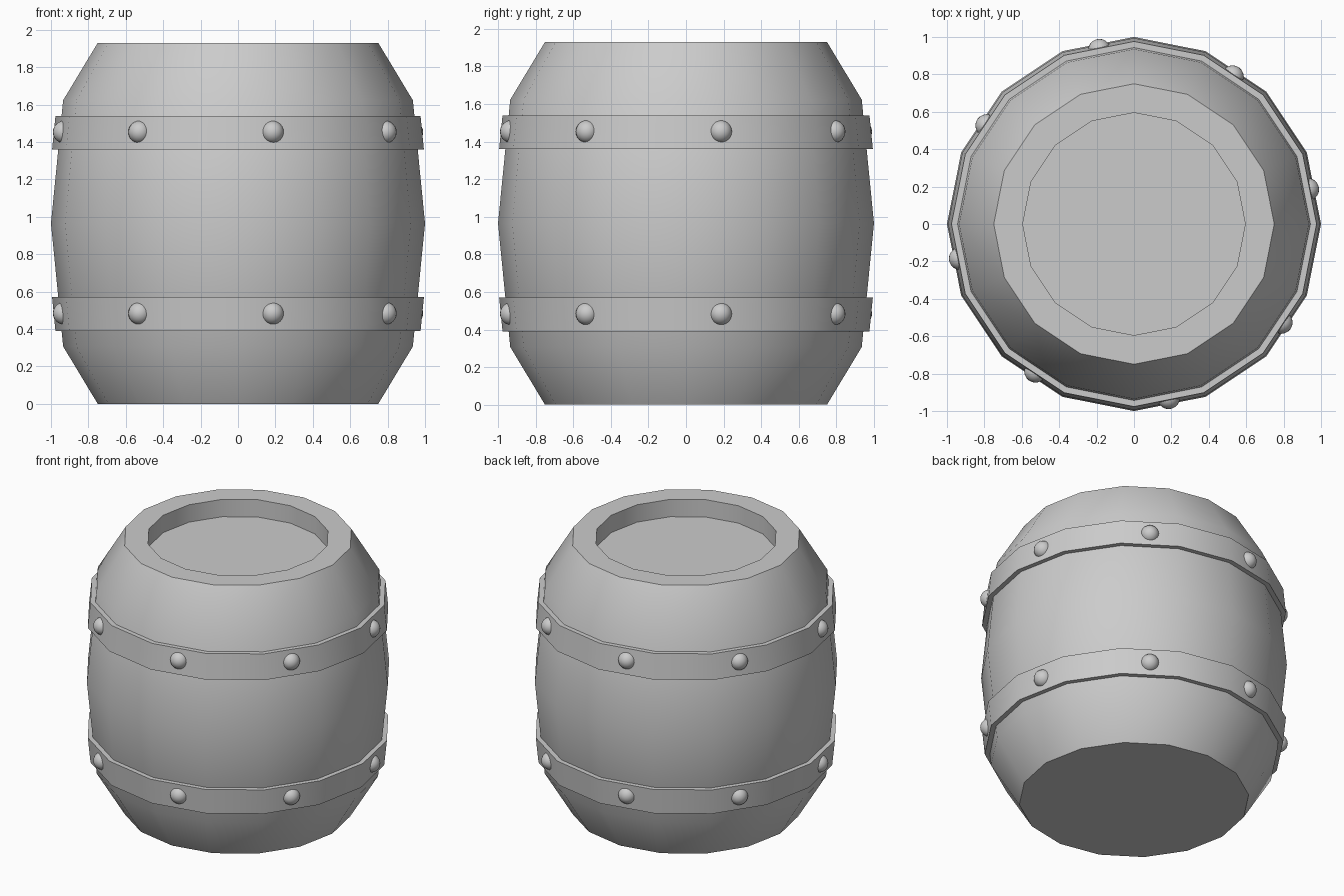
import bpy, bmesh, math

if "Cube" in bpy.data.objects:
    bpy.data.objects.remove(bpy.data.objects["Cube"])

SIDES = 16


def lathe(name, profile, closed=False):
    """Spin (radius, z) points around z; open profiles get flat end caps."""
    bm = bmesh.new()
    rings = []
    for r, z in profile:
        rings.append([bm.verts.new((r * math.cos(2 * math.pi * i / SIDES),
                                    r * math.sin(2 * math.pi * i / SIDES), z))
                      for i in range(SIDES)])
    pairs = list(zip(rings, rings[1:]))
    if closed:
        pairs.append((rings[-1], rings[0]))
    else:
        bm.faces.new(rings[0])
        bm.faces.new(rings[-1])
    for a, b in pairs:
        for i in range(SIDES):
            j = (i + 1) % SIDES
            bm.faces.new((a[i], a[j], b[j], b[i]))
    bmesh.ops.recalc_face_normals(bm, faces=bm.faces)
    me = bpy.data.meshes.new(name)
    bm.to_mesh(me)
    bm.free()
    ob = bpy.data.objects.new(name, me)
    bpy.context.collection.objects.link(ob)
    bpy.ops.object.select_all(action='DESELECT')
    ob.select_set(True)
    bpy.context.view_layer.objects.active = ob
    bpy.ops.object.shade_smooth_by_angle(angle=math.radians(30))
    return ob


# Barrel body with a recessed lid
lathe("barrel_body", [(0.75, 0), (0.935, 0.307), (1.0, 0.965), (0.935, 1.623),
                      (0.75, 1.93), (0.595, 1.93), (0.595, 1.805)])

# Two hoops following the slope of the body
for name, z0, r0, z1, r1 in (("lower_hoop", 0.39, 0.976, 0.57, 0.994),
                             ("upper_hoop", 1.36, 0.994, 1.54, 0.976)):
    lathe(name, [(r0, z0), (r1, z1), (r1 - 0.06, z1), (r0 - 0.06, z0)], closed=True)

# Eight round rivets on every second flat of each hoop
for level, z in (("lower", 0.484), ("upper", 1.453)):
    for k in range(8):
        a = math.radians(11.25 + 45 * k)
        bpy.ops.mesh.primitive_uv_sphere_add(
            segments=20, ring_count=12, radius=0.06,
            location=(0.948 * math.cos(a), 0.948 * math.sin(a), z))
        bpy.context.object.name = f"{level}_rivet_{k + 1}"
        bpy.ops.object.shade_smooth()
